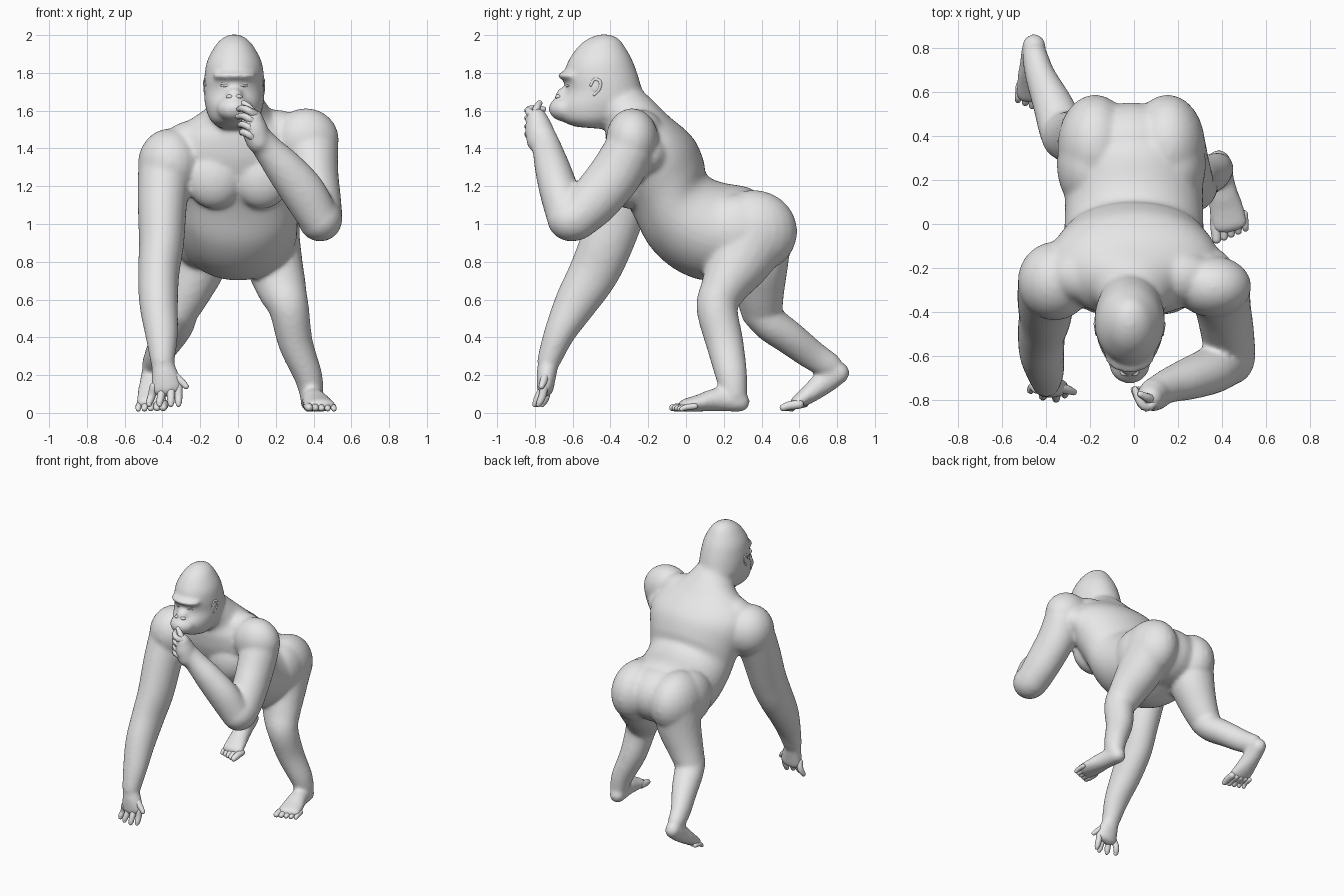
import bpy, bmesh, math
from mathutils import Vector, Matrix

if "Cube" in bpy.data.objects:
    bpy.data.objects.remove(bpy.data.objects["Cube"])

skin = bpy.data.materials.new("grey_skin")
skin.use_nodes = True
skin.diffuse_color = (0.8, 0.8, 0.8, 1)
skin.node_tree.nodes["Principled BSDF"].inputs["Base Color"].default_value = (0.8, 0.8, 0.8, 1)


def catmull(rows, steps):
    """Resample rows of numbers along a smooth spline."""
    out = []
    for i in range(len(rows) - 1):
        p0, p1, p2, p3 = (rows[max(0, min(len(rows) - 1, i + k))] for k in (-1, 0, 1, 2))
        for s in range(steps):
            t = s / steps
            out.append([0.5 * (2 * b + (c - a) * t + (2 * a - 5 * b + 4 * c - d) * t * t
                        + (3 * b - a - 3 * c + d) * t ** 3) for a, b, c, d in zip(p0, p1, p2, p3)])
    return out + [list(rows[-1])]


def skin_rings(bm, rings, n):
    """Bridge (centre, u, v) ellipses and close both ends."""
    loops = []
    for c, u, v in rings:
        loops.append([bm.verts.new(c + u * math.cos(2 * math.pi * k / n) + v * math.sin(2 * math.pi * k / n))
                      for k in range(n)])
    for a, b in zip(loops, loops[1:]):
        for k in range(n):
            bm.faces.new((a[k], a[(k + 1) % n], b[(k + 1) % n], b[k]))
    bm.faces.new(loops[0][::-1])
    bm.faces.new(loops[-1])


def tube(bm, rows, n=20, steps=5):
    """Limb through rows of (x, y, z, half width, half depth) with round ends."""
    rows = catmull(rows, steps)
    pts = [Vector(r[:3]) for r in rows]
    rings = []
    for i, r in enumerate(rows):
        t = (pts[min(i + 1, len(pts) - 1)] - pts[max(i - 1, 0)]).normalized()
        x = Vector((1, 0, 0))
        u = (x - t * x.dot(t)).normalized()
        v = t.cross(u)
        ends = [(0, 1)]
        m = min(r[3], r[4])
        if i == 0:
            ends = [(-0.95, 0.3), (-0.75, 0.66), (-0.4, 0.92), (0, 1)]
        elif i == len(rows) - 1:
            ends = [(0, 1), (0.4, 0.92), (0.75, 0.66), (0.95, 0.3)]
        for off, s in ends:
            rings.append((pts[i] + t * off * m, u * r[3] * s, v * r[4] * s))
    skin_rings(bm, rings, n)


def slices(bm, rows, x=0.0, n=40):
    """Trunk from rows of (front y, front z, back y, back z, half width)."""
    rings = []
    for fy, fz, by, bz, w in catmull(rows, 5):
        f, b = Vector((x, fy, fz)), Vector((x, by, bz))
        rings.append(((f + b) / 2, Vector((w, 0, 0)), (b - f) / 2))
    skin_rings(bm, rings, n)


def blob(bm, c, r, tilt=0):
    m = Matrix.Translation(c) @ Matrix.Rotation(tilt, 4, 'X') @ Matrix.Diagonal((*r, 1))
    bmesh.ops.create_uvsphere(bm, u_segments=24, v_segments=14, radius=1, matrix=m)


def finish(name, bm, fuse=False):
    bmesh.ops.recalc_face_normals(bm, faces=bm.faces)
    me = bpy.data.meshes.new(name)
    bm.to_mesh(me)
    bm.free()
    ob = bpy.data.objects.new(name, me)
    bpy.context.collection.objects.link(ob)
    if fuse:  # melt the overlapping masses into one soft surface
        rm = ob.modifiers.new("fuse", 'REMESH')
        rm.mode = 'VOXEL'
        rm.voxel_size = 0.0125
        sm = ob.modifiers.new("soften", 'SMOOTH')
        sm.factor = 0.5
        sm.iterations = 12
        dg = bpy.context.evaluated_depsgraph_get()
        new = bpy.data.meshes.new_from_object(ob.evaluated_get(dg))
        ob.modifiers.clear()
        ob.data = new
    ob.data.materials.clear()
    ob.data.materials.append(skin)
    ob.data.polygons.foreach_set("use_smooth", [True] * len(ob.data.polygons))
    ob.data.update()


body = bmesh.new()
# Trunk: belly, chest, neck
slices(body, [(.28, .76, .46, 1.08, .27), (.12, .70, .35, 1.185, .31), (-.05, .755, .19, 1.22, .315),
              (-.19, .88, .11, 1.26, .32), (-.28, 1.05, .095, 1.33, .345), (-.36, 1.2, .055, 1.43, .385),
              (-.41, 1.33, -.005, 1.50, .385), (-.425, 1.44, -.09, 1.57, .31),
              (-.43, 1.51, -.17, 1.65, .19), (-.49, 1.60, -.235, 1.71, .135)])
# Shoulder girdle and neck slopes
blob(body, (0, -.19, 1.36), (.45, .15, .17), -.3)
blob(body, (.19, -.24, 1.485), (.18, .125, .12))
blob(body, (-.19, -.23, 1.45), (.20, .13, .105))
# Chest muscles and buttocks
for s in (-1, 1):
    blob(body, (s * .125, -.305, 1.245), (.155, .108, .165))
    blob(body, (-.012 + s * .165, .355, .96), (.172, .235, .22))
    blob(body, (-.012 + s * .19, .27, .96), (.15, .22, .20))
blob(body, (-.012, .33, .97), (.28, .225, .205))
# Head, brow, muzzle
slices(body, [(-.59, 1.515, -.40, 1.50, .08), (-.66, 1.55, -.30, 1.56, .13), (-.68, 1.62, -.215, 1.65, .155),
              (-.64, 1.70, -.235, 1.72, .16), (-.645, 1.77, -.255, 1.79, .158), (-.63, 1.85, -.285, 1.87, .145),
              (-.575, 1.935, -.325, 1.94, .105), (-.52, 1.98, -.355, 1.98, .068),
              (-.465, 2.003, -.40, 2.003, .025)], x=-.02)
blob(body, (-.02, -.60, 1.785), (.12, .08, .028))
blob(body, (-.02, -.635, 1.61), (.095, .093, .07))
blob(body, (-.02, -.655, 1.685), (.045, .035, .035))
# Right arm, reaching to the ground
blob(body, (-.36, -.26, 1.32), (.17, .18, .185))
tube(body, [(-.385, -.27, 1.30, .145, .15), (-.40, -.34, 1.12, .132, .147), (-.405, -.42, .90, .12, .142),
            (-.42, -.49, .74, .11, .133), (-.42, -.585, .58, .103, .113), (-.405, -.67, .42, .088, .083),
            (-.40, -.725, .28, .066, .064)])
tube(body, [(-.40, -.73, .26, .06, .055), (-.385, -.74, .19, .075, .052), (-.375, -.745, .13, .085, .045)])
# Left arm, folded up to the mouth
blob(body, (.36, -.285, 1.445), (.175, .14, .168))
tube(body, [(.39, -.30, 1.39, .142, .135), (.405, -.375, 1.26, .128, .14), (.425, -.49, 1.12, .122, .133),
            (.435, -.58, 1.03, .118, .118)])
blob(body, (.435, -.605, 1.025), (.118, .13, .118))
tube(body, [(.42, -.63, 1.045, .11, .11), (.345, -.67, 1.17, .118, .105), (.25, -.705, 1.29, .104, .095),
            (.16, -.735, 1.395, .08, .08), (.11, -.76, 1.46, .068, .075)])
tube(body, [(.11, -.765, 1.44, .068, .08), (.085, -.78, 1.51, .07, .075), (.075, -.79, 1.555, .06, .06)])
# Left leg, standing
tube(body, [(.165, .36, .95, .16, .20), (.19, .28, .80, .152, .17), (.235, .195, .65, .13, .122),
            (.27, .165, .55, .107, .11), (.305, .205, .37, .092, .10), (.37, .24, .20, .076, .085),
            (.39, .255, .10, .064, .07)])
tube(body, [(.385, .285, .058, .056, .054), (.40, .17, .07, .064, .062), (.42, .07, .052, .08, .046),
            (.435, -.005, .04, .085, .035)])
# Right leg, trailing with heel lifted
tube(body, [(-.185, .375, .95, .16, .19), (-.21, .385, .80, .155, .16), (-.265, .39, .65, .127, .133),
            (-.315, .40, .54, .105, .112)])
tube(body, [(-.315, .39, .54, .105, .10), (-.335, .45, .47, .104, .096), (-.37, .545, .40, .092, .09),
            (-.425, .67, .305, .07, .08), (-.45, .76, .25, .06, .07)])
tube(body, [(-.455, .81, .215, .055, .06), (-.46, .735, .165, .06, .065), (-.46, .65, .098, .075, .05),
            (-.455, .585, .055, .085, .035)])
finish("body", body, fuse=True)

# Fingers of the planted hand
bm = bmesh.new()
for x, tip, dy in [(-.445, -.47, .03), (-.40, -.415, .0), (-.355, -.355, -.01), (-.315, -.315, .01)]:
    tube(bm, [(x, -.75, .14, .022, .022), ((x + tip) / 2, -.77 + dy, .09, .021, .021),
              (tip, -.785 + dy, .055, .018, .018), (tip, -.79 + dy, .045, .014, .014)], 10, 3)
tube(bm, [(-.34, -.745, .20, .024, .022), (-.30, -.755, .165, .02, .02), (-.275, -.765, .14, .015, .015)], 10, 3)
finish("right_fingers", bm)

# Fingers of the raised hand
bm = bmesh.new()
for z, tip in [(1.60, .005), (1.56, .0), (1.515, .01), (1.475, .02)]:
    tube(bm, [(.09, -.815, z - .02, .021, .021), (.055, -.835, z, .021, .021),
              (.025, -.805, z + .012, .018, .018), (tip, -.755, z + .008, .015, .015)], 10, 3)
tube(bm, [(.085, -.80, 1.57, .025, .025), (.06, -.79, 1.615, .02, .02), (.03, -.775, 1.64, .015, .015)], 10, 3)
finish("left_fingers", bm)

# Toes of both feet
for name, x0, dx, y0, z0, side in [("left_toes", .37, .033, -.015, .035, 1),
                                   ("right_toes", -.39, -.033, .57, .045, -1)]:
    bm = bmesh.new()
    for i in range(5):
        r = .024 - .002 * i
        x, y = x0 + dx * i, y0 + .008 * i
        tube(bm, [(x, y + .03, z0, r, r), (x + side * .004, y - .02, z0 - .006, r, r),
                  (x + side * .006, y - .055 + .004 * i, r + .004, r * .85, r * .8)], 10, 3)
    finish(name, bm)

# Ears with rims, lying close to the skull
for name, s in [("left_ear", 1), ("right_ear", -1)]:
    bm = bmesh.new()
    cx = -.02 + s * .146
    blob(bm, (cx, -.478, 1.725), (.012, .026, .04), -.2)
    tube(bm, [(cx + s * .002, -.503, 1.735, .008, .008), (cx + s * .004, -.485, 1.766, .009, .009),
              (cx + s * .008, -.455, 1.755, .010, .010), (cx + s * .008, -.458, 1.715, .009, .009),
              (cx + s * .004, -.485, 1.685, .009, .009)], 8, 4)
    finish(name, bm)

# Eyes with lower lids
for name, s in [("left_eye", 1), ("right_eye", -1)]:
    bm = bmesh.new()
    blob(bm, (-.02 + s * .052, -.614, 1.745), (.022, .018, .012))
    tube(bm, [(-.02 + s * .025, -.634, 1.737, .005, .005), (-.02 + s * .052, -.629, 1.731, .006, .006),
              (-.02 + s * .08, -.608, 1.738, .005, .005)], 8, 4)
    finish(name, bm)

# Nostril wings and lips
bm = bmesh.new()
for s in (-1, 1):
    blob(bm, (-.02 + s * .024, -.675, 1.674), (.02, .018, .012))
finish("nostrils", bm)
bm = bmesh.new()
for z, d in [(1.612, 0), (1.590, .006)]:
    tube(bm, [(-.085, -.676 + d, z - .006, .006, .006), (-.055, -.703 + d, z, .010, .010),
              (-.02, -.714 + d, z + .003, .011, .011), (.015, -.703 + d, z, .010, .010),
              (.045, -.676 + d, z - .006, .006, .006)], 10, 4)
finish("lips", bm)
